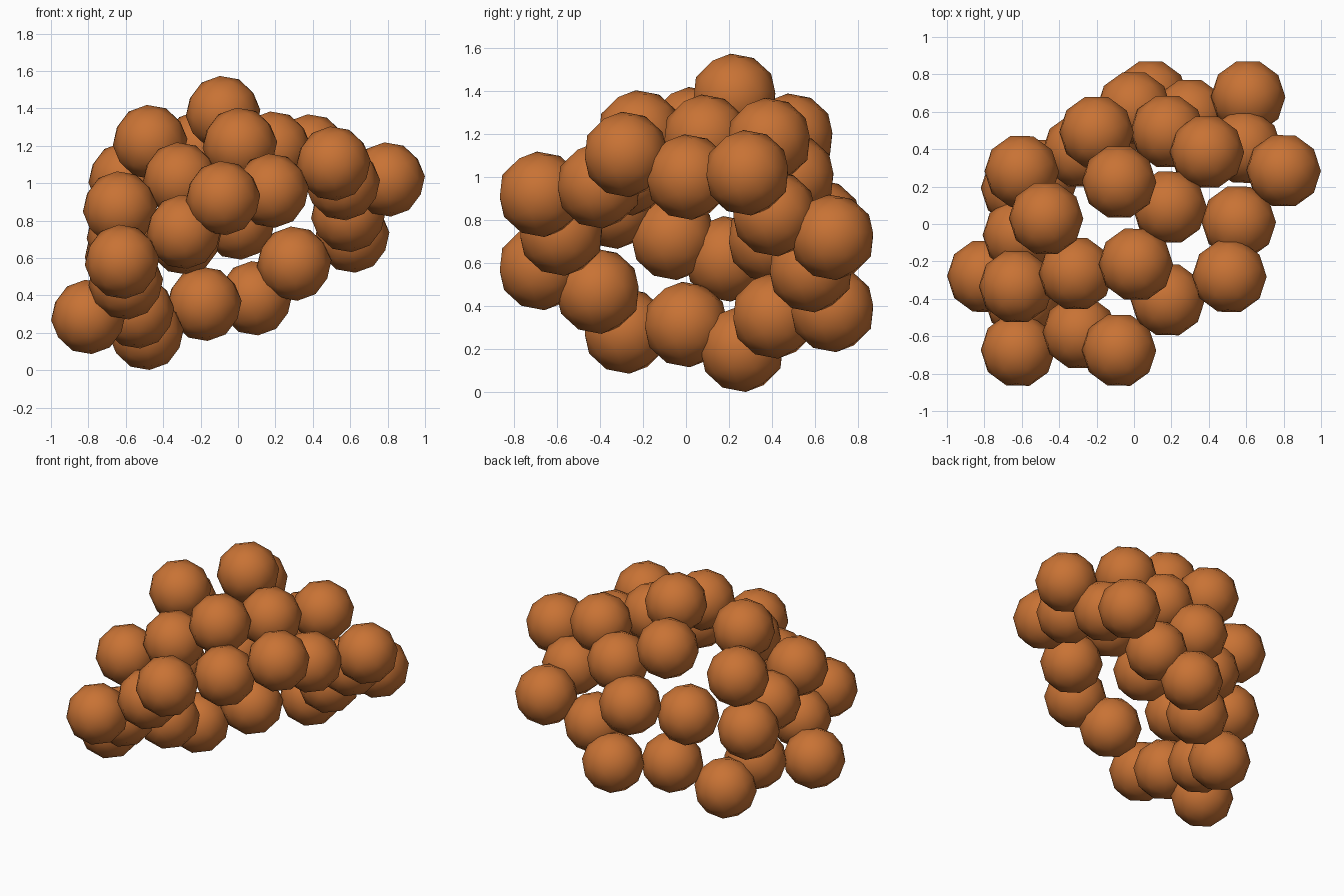
import bpy
import bmesh
import math
from mathutils import Matrix, Vector

default_cube = bpy.data.objects.get("Cube")
if default_cube is not None:
    bpy.data.objects.remove(default_cube, do_unlink=True)


def make_material(name, colour):
    material = bpy.data.materials.new(name)
    material.use_nodes = True
    material.diffuse_color = colour
    shader = material.node_tree.nodes["Principled BSDF"]
    shader.inputs["Base Color"].default_value = colour
    return material


def make_ball_mesh(radius, material):
    """Low-poly ball, slightly tilted, smooth shaded."""
    builder = bmesh.new()
    bmesh.ops.create_icosphere(builder, subdivisions=2, radius=radius)
    tilt = Matrix.Rotation(math.radians(5), 4, "X") @ Matrix.Rotation(math.radians(-5), 4, "Y")
    turn = Matrix.Rotation(math.radians(90), 4, "Z")
    bmesh.ops.transform(builder, matrix=tilt @ turn, verts=builder.verts)
    for face in builder.faces:
        face.smooth = True
    mesh = bpy.data.meshes.new("ball_mesh")
    builder.to_mesh(mesh)
    builder.free()
    mesh.materials.append(material)
    return mesh


# Ball centres, grouped by region of the cluster
clusters = {
    "crown_ball": [
        (-.08, .225, 1.375), (.01, -.215, 1.205), (-.47, .03, 1.22),
        (.19, .09, 1.185), (.39, .385, 1.17), (-.2, .49, 1.19),
    ],
    "left_ball": [
        (.51, -.28, 1.105), (.8, .285, 1.02), (.56, .01, 1),
        (.59, .41, .83), (.61, .68, .72),
    ],
    "front_ball": [
        (-.31, -.265, 1.02), (.18, -.405, .96), (-.08, -.675, .92),
        (-.63, -.335, .865), (-.29, -.58, .74), (-.62, -.675, .58),
        (-.6, -.41, .47), (-.8, -.28, .285),
    ],
    "back_ball": [
        (.18, .495, 1), (0, .62, .79), (.3, .58, .57),
        (.09, .68, .385), (-.18, .41, .355), (-.29, .39, .71),
    ],
    "right_ball": [
        (-.6, .28, 1.02), (-.61, -.06, .72), (-.62, .19, .62),
        (-.54, 0, .315), (-.49, .26, .2),
    ],
}

# One shared mesh, placed at every centre
copper = make_material("copper_orange", (.58, .17, .035, 1))
ball_mesh = make_ball_mesh(.2, copper)
for region, centres in clusters.items():
    for number, centre in enumerate(centres, start=1):
        ball = bpy.data.objects.new(f"{region}_{number}", ball_mesh)
        ball.location = Vector(centre)
        bpy.context.scene.collection.objects.link(ball)
